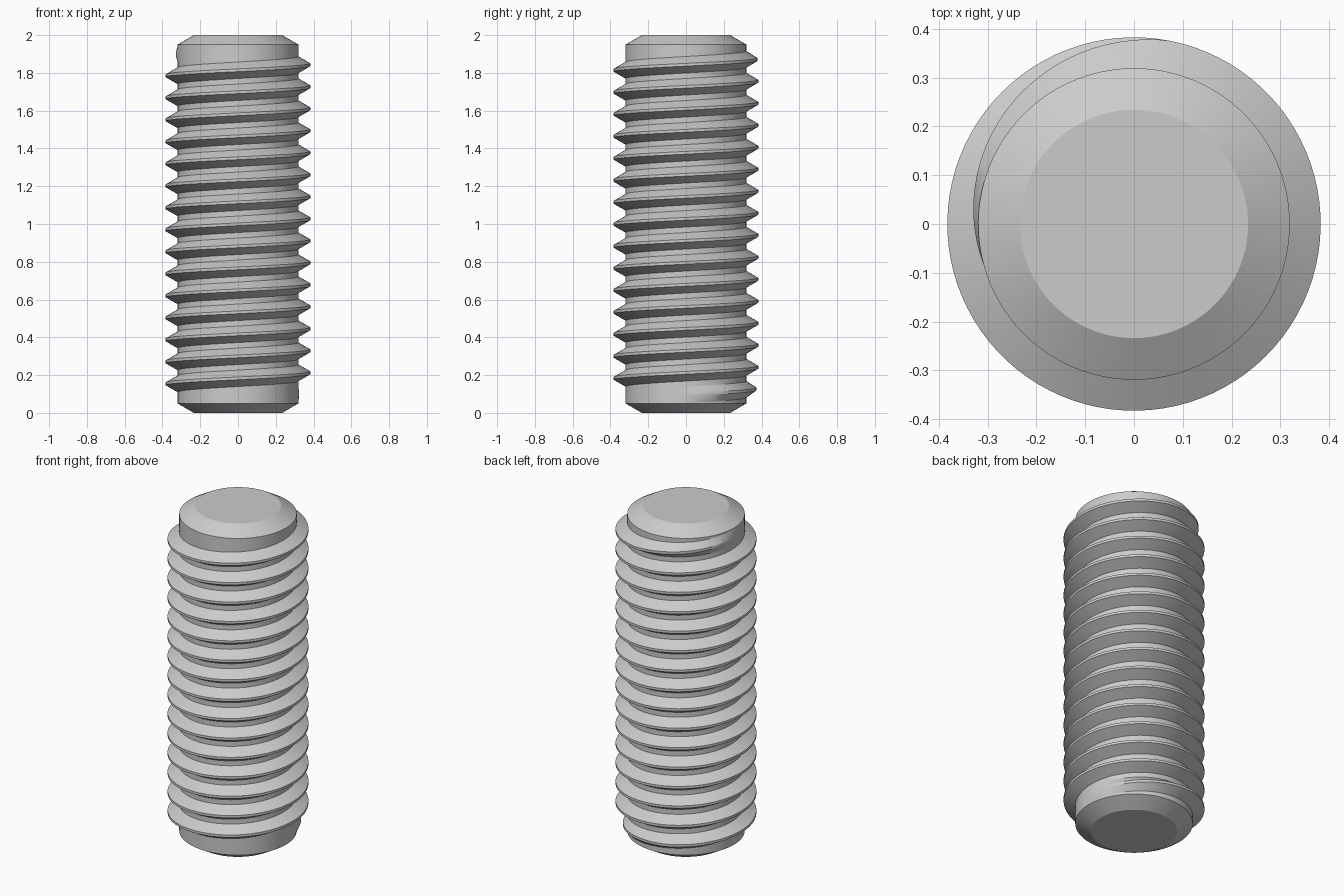
import bpy
import math

cube = bpy.data.objects.get("Cube")
if cube:
    bpy.data.objects.remove(cube, do_unlink=True)

ROOT, CREST, PITCH = 0.3195, 0.3825, 0.1165
STEP = 4                       # degrees per segment
START, END = -5, 5595          # thread run in degrees
FADE = 115                     # run-in and run-out in degrees
START_Z = 0.094

steel = bpy.data.materials.new("grey steel")
steel.use_nodes = True
colour = (0.6, 0.6, 0.6, 1)
steel.diffuse_color = colour
steel.node_tree.nodes["Principled BSDF"].inputs["Base Color"].default_value = colour


def skin(name, rings, closed):
    """Join equal rings of points with quads and cap both ends."""
    n = len(rings[0])
    verts = [p for ring in rings for p in ring]
    faces = []
    for i in range(len(rings) - 1):
        for j in range(n):
            k = (j + 1) % n
            faces.append((i * n + j, i * n + k, (i + 1) * n + k, (i + 1) * n + j))
    faces.append(tuple(reversed(range(n))))
    faces.append(tuple(range(len(verts) - n, len(verts))))
    if closed:                 # profile winding runs the other way
        faces = [tuple(reversed(f)) for f in faces]
    mesh = bpy.data.meshes.new(name)
    mesh.from_pydata(verts, [], faces)
    mesh.materials.append(steel)
    obj = bpy.data.objects.new(name, mesh)
    bpy.context.collection.objects.link(obj)
    bpy.ops.object.select_all(action="DESELECT")
    obj.select_set(True)
    bpy.context.view_layer.objects.active = obj
    bpy.ops.object.shade_smooth_by_angle(angle=math.radians(25))
    return obj


def polar(r, degrees, z):
    a = math.radians(degrees)
    return (r * math.cos(a), r * math.sin(a), z)


# Chamfered core rod
core_profile = [(0.234, 0), (ROOT, 0.05), (ROOT, 1.95), (0.234, 2)]
skin("core_rod", [[polar(r, a, z) for a in range(START, START + 360, STEP)]
                  for r, z in core_profile], False)

# Helical thread: flat crest, sloped flanks, height fading at both ends
crest_half = PITCH / 16
base_half = PITCH * 3 / 8
rings = []
for a in range(START, END + 1, STEP):
    grow = min(1, (a - START) / FADE, (END - a) / FADE)
    r = ROOT + 0.0003 + (CREST - ROOT) * grow
    z = START_Z + (a - START) / 360 * PITCH
    section = [(ROOT - 0.01, -base_half), (ROOT, -base_half), (r, -crest_half),
               (r, crest_half), (ROOT, base_half), (ROOT - 0.01, base_half)]
    rings.append([polar(p, a, z + h) for p, h in section])
skin("screw_thread", rings, True)
